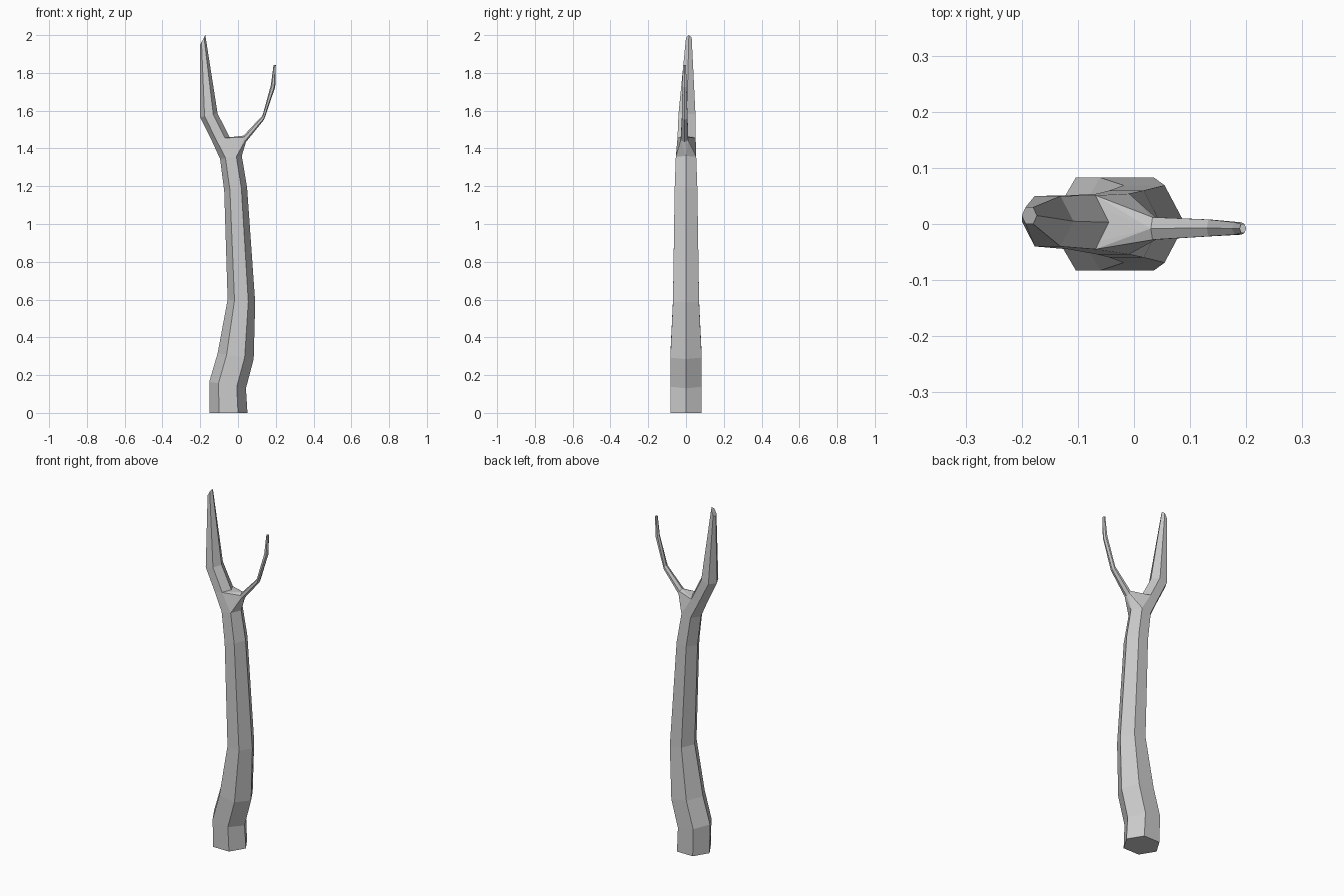
import bpy, bmesh

if "Cube" in bpy.data.objects:
    bpy.data.objects.remove(bpy.data.objects["Cube"])

bm = bmesh.new()


def ring(xl, zl, xr, zr, yc, yh):
    """Hexagon spanning the left and right points, yh deep to each side."""
    pts = [(0, 0), (.25, -1), (.75, -1), (1, 0), (.75, 1), (.25, 1)]
    return [bm.verts.new((xl + (xr - xl) * t, yc + yh * s, zl + (zr - zl) * t))
            for t, s in pts]


def loft(sections):
    """Skin consecutive hexagons and return them."""
    rings = [ring(*s) for s in sections]
    for a, b in zip(rings, rings[1:]):
        for i in range(6):
            j = (i + 1) % 6
            bm.faces.new((a[i], a[j], b[j], b[i]))
    return rings


# trunk, bottom to fork
trunk = loft([
    (-.15, 0, .05, 0, 0, .082),
    (-.152, .165, .042, .13, 0, .083),
    (-.108, .315, .083, .285, 0, .083),
    (-.055, .60, .091, .585, 0, .069),
    (-.073, 1.175, .048, 1.195, 0, .06),
    (-.095, 1.345, .02, 1.36, 0, .054),
])
bm.faces.new(trunk[0][::-1])

# thick left branch
left = loft([
    (-.142, 1.448, -.044, 1.458, .003, .048),
    (-.2, 1.565, -.108, 1.585, .005, .045),
    (-.2, 1.95, -.173, 2.0, .015, .015),
])
bm.faces.new(left[-1])

# thin right branch
right = loft([
    (.03, 1.468, .042, 1.434, -.008, .02),
    (.13, 1.575, .138, 1.552, -.007, .015),
    (.174, 1.735, .197, 1.725, -.008, .011),
    (.188, 1.842, .2, 1.842, -.008, .008),
])
bm.faces.new(right[-1])

# fork: hull around the three open ends, without the inner caps
ends = [trunk[-1], left[0], right[0]]
hull = bmesh.ops.convex_hull(bm, input=[v for e in ends for v in e])
end_sets = [set(e) for e in ends]
caps = [f for f in bm.faces if any(set(f.verts) <= s for s in end_sets)]
bmesh.ops.delete(bm, geom=caps, context='FACES')
loose = [e for e in bm.edges if not e.link_faces]
bmesh.ops.delete(bm, geom=loose, context='EDGES')
bmesh.ops.recalc_face_normals(bm, faces=bm.faces)

mesh = bpy.data.meshes.new("forked_tree_trunk")
bm.to_mesh(mesh)
bm.free()
obj = bpy.data.objects.new("forked_tree_trunk", mesh)
bpy.context.collection.objects.link(obj)
